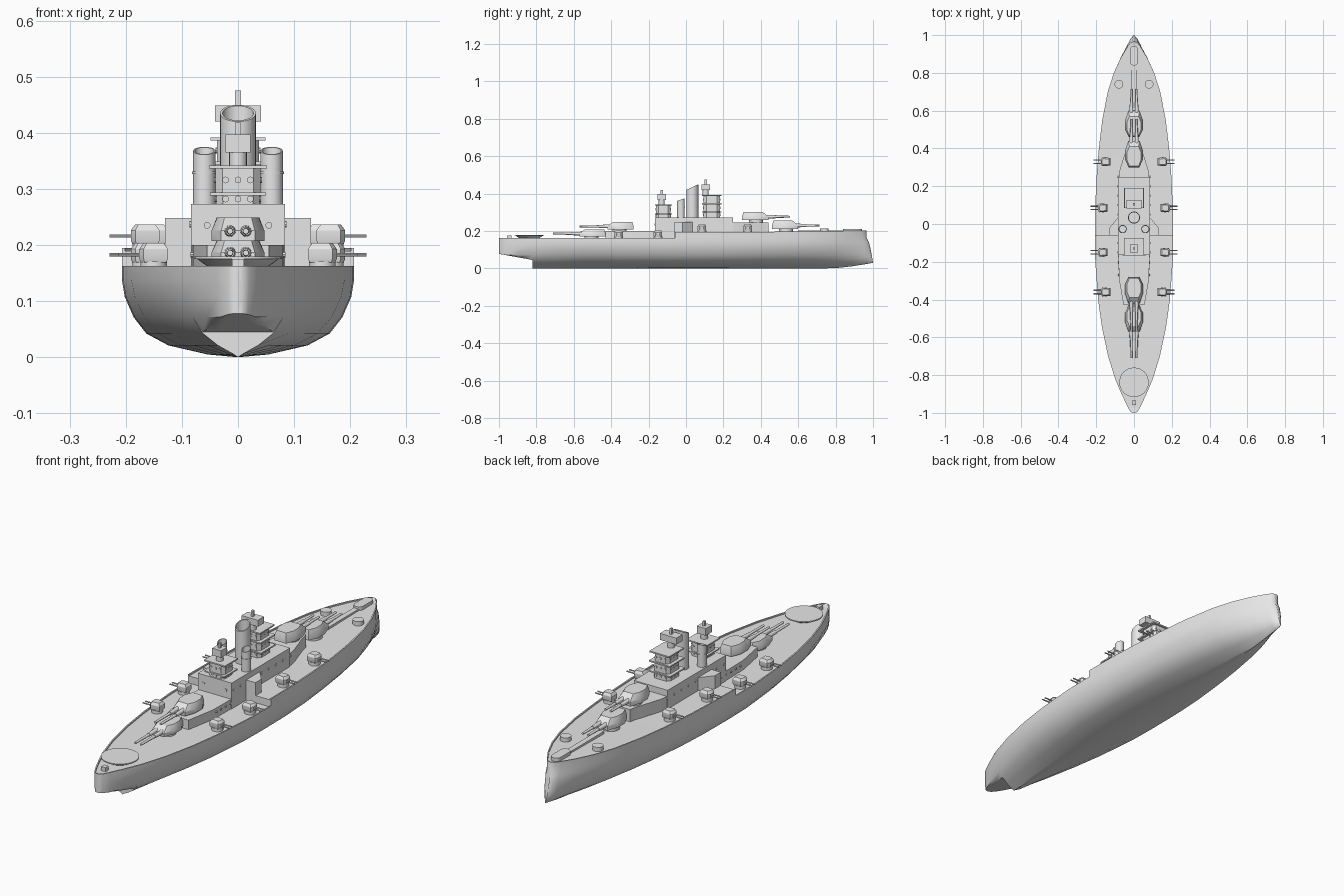
import bpy, bmesh, math
from mathutils import Matrix, Vector

if "Cube" in bpy.data.objects:
    bpy.data.objects.remove(bpy.data.objects["Cube"])

grey = bpy.data.materials.new("warship_grey")
grey.diffuse_color = (0.8, 0.8, 0.8, 1)
grey.use_nodes = True
grey.node_tree.nodes["Principled BSDF"].inputs["Base Color"].default_value = grey.diffuse_color


def finish(name, bm, angle=30):
    bmesh.ops.remove_doubles(bm, verts=bm.verts, dist=1e-5)
    bmesh.ops.recalc_face_normals(bm, faces=bm.faces)
    me = bpy.data.meshes.new(name)
    bm.to_mesh(me)
    bm.free()
    ob = bpy.data.objects.new(name, me)
    bpy.context.collection.objects.link(ob)
    me.materials.append(grey)
    bpy.ops.object.select_all(action='DESELECT')
    bpy.context.view_layer.objects.active = ob
    ob.select_set(True)
    bpy.ops.object.shade_smooth_by_angle(angle=math.radians(angle))
    return ob


def loft(bm, rings):
    # closed rings joined side by side, both ends capped
    vs = [[bm.verts.new(p) for p in r] for r in rings]
    n = len(vs[0])
    for a, b in zip(vs, vs[1:]):
        for i in range(n):
            j = (i + 1) % n
            bm.faces.new((a[i], a[j], b[j], b[i]))
    bm.faces.new(vs[0])
    bm.faces.new(vs[-1])


def prism(name, plan, z0, z1):
    bm = bmesh.new()
    loft(bm, [[(x, y, z) for x, y in plan] for z in (z0, z1)])
    return finish(name, bm)


def box(name, x, y0, y1, z0, z1):
    return prism(name, [(-x, y0), (x, y0), (x, y1), (-x, y1)], z0, z1)


def mirrored(half):
    return half + [(-x, y) for x, y in reversed(half)]


def tube(name, p, q, r1, r2=None, n=16):
    p, q = Vector(p), Vector(q)
    bm = bmesh.new()
    rot = (q - p).to_track_quat('Z', 'Y').to_matrix().to_4x4()
    bmesh.ops.create_cone(bm, cap_ends=True, segments=n, radius1=r1, radius2=r2 or r1,
                          depth=(q - p).length, matrix=Matrix.Translation((p + q) / 2) @ rot)
    return finish(name, bm, 40)


def ramp(v, a, b):
    return min(1, max(0, (v - a) / (b - a)))


# Hull: deck half width along y; repeated y marks the skeg end and the deck step
beam = [(-1, .008), (-.992, .02), (-.96, .038), (-.9, .066), (-.82, .1), (-.82, .1),
        (-.7, .137), (-.55, .169), (-.4, .19), (-.2, .205), (-.06, .207), (-.06, .207),
        (.1, .205), (.25, .198), (.4, .186), (.55, .168), (.7, .139), (.8, .107),
        (.88, .07), (.94, .034), (.958, .02), (.966, .007)]
section = [(0, 0), (.26, .03), (.6, .13), (.79, .26), (.9, .44), (.975, .66), (1, .85), (1, 1)]
bm = bmesh.new()
rings = []
for k, (y, w) in enumerate(beam):
    top = .163 if k < 11 else .195 + .008 * ramp(y, .4, .95)
    keel = .03 * ramp(y, .75, .966) ** 2
    cut = .045 + .033 * ramp(-y, .82, 1) if k < 5 else 0
    fine = 1 + ramp(abs(y), .15, .8) ** 1.5 - ramp(y, .88, .958) - .5 * ramp(-y, .82, 1)
    ram = .034 * ramp(y, .85, .966) ** 1.5
    side = [(w * f ** fine, y + ram * (1 - t) ** .6, max(keel + (.163 - keel) * t, cut))
            for f, t in section]
    drop = 0 if k in (0, len(beam) - 1) else .006
    inner = max(w - .006, w * .5)
    side += [(w, y, top), (inner, y, top), (inner, y, top - drop)]
    rings.append(side + [(-a, b, c) for a, b, c in reversed(side[1:])])
loft(bm, rings)
finish("hull", bm, 40)

# Deckhouses
prism("aft_deckhouse", mirrored([(.055, -.43), (.08, -.29), (.083, -.06)]), .155, .2)
box("main_deckhouse", .084, -.165, .25, .155, .273)
prism("midship_bulge", mirrored([(.13, -.062), (.13, -.02), (.08, .04)]), .155, .248)
prism("forward_deckhouse", mirrored([(.082, .24), (.075, .29), (.036, .41), (.03, .44)]),
      .185, .245)

# Portholes along the deckhouses
for s in (-1, 1):
    for i in range(9):
        y = -.15 + .05 * i
        tube("side_porthole", (s * .082, y, .237), (s * .0865, y, .237), .006, n=8)
    for i in range(6):
        y = -.27 + .033 * i
        tube("aft_porthole", (s * .079, y, .183), (s * .0845, y, .183), .005, n=8)
    tube("end_porthole", (s * .055, -.163, .235), (s * .055, -.168, .235), .006, n=10)


# Twin-gun main turrets
def turret(name, yc, d, base, z0, z1, reach):
    tube(name + "_barbette", (0, yc, base - .01), (0, yc, z0 + .004), .038, n=20)
    low = [(.028, -.075), (.047, -.035), (.047, .015), (.03, .065)]
    high = [(.024, -.068), (.038, -.034), (.037, .005), (.024, .035)]
    bm = bmesh.new()
    mid = z0 + (z1 - z0) * .45
    loft(bm, [[(x, yc + d * y, z) for x, y in mirrored(h)]
              for h, z in ((low, z0), (low, mid), (high, z1))])
    finish(name + "_house", bm)
    zb = z0 + (z1 - z0) * .42
    for s in (-1, 1):
        x = s * .014
        tube(name + "_sleeve", (x, yc + d * .05, zb), (x, yc + d * .11, zb), .0105, .008, 12)
        tube(name + "_barrel", (x, yc + d * .1, zb), (x, yc + d * reach, zb), .0065, .005, 12)


turret("aft_lower_turret", -.505, -1, .163, .17, .208, .205)
turret("aft_upper_turret", -.355, -1, .2, .207, .249, .215)
turret("forward_upper_turret", .375, 1, .245, .258, .302, .18)
turret("forward_lower_turret", .535, 1, .19, .211, .255, .18)

# Secondary twin mounts along both sides
for s in (-1, 1):
    for x, y, z in ((.15, .33, .19), (.165, .085, .19), (.165, -.15, .157), (.15, -.36, .157)):
        tube("side_mount_base", (s * x, y, z - .005), (s * x, y, z + .014), .024, n=14)
        low = [(-.025, -.02), (.018, -.023), (.026, -.012), (.026, .012), (.018, .023), (-.025, .02)]
        bm = bmesh.new()
        loft(bm, [[(s * (x + a * k), y + b * k, z + h) for a, b in low]
                  for h, k in ((.012, .9), (.018, 1), (.036, 1), (.047, .7))])
        finish("side_mount_house", bm)
        for o in (-.009, .009):
            tube("side_mount_barrel", (s * (x + .015), y + o, z + .026),
                 (s * (x + .064), y + o, z + .026), .003, n=8)


# Funnels: hollow tubes with a raked lip
def funnel(name, x, y, r, z0, z1, slope):
    bm = bmesh.new()
    rings = []
    for k, z, sl in ((1, z0, 0), (1, z1, slope), (.86, z1, slope), (.86, z1 - .05, 0)):
        ring = []
        for i in range(24):
            a = math.tau * i / 24
            ring.append((x + r * k * math.cos(a), y + r * k * math.sin(a),
                         z + sl * k * math.sin(a)))
        rings.append(ring)
    loft(bm, rings)
    finish(name, bm, 40)


funnel("main_funnel", 0, .034, .032, .26, .435, .015)
for s in (-1, 1):
    funnel("side_funnel", s * .06, -.027, .02, .2, .368, .007)
    tube("side_funnel_band", (s * .06, -.027, .327), (s * .06, -.027, .331), .022, n=24)


# Bridge towers: chamfered storeys, overhanging platforms, rangefinder and post
def tower(name, y0, y1, storeys, head, post):
    c = (y0 + y1) / 2
    h = (y1 - y0) / 2
    d = h * .85
    for z0, z1, w in storeys:
        plan = mirrored([(w * .7, c - d), (w, c - d * .65), (w, c + d * .65), (w * .7, c + d)])
        prism(name + "_storey", plan, z0, z1)
        box(name + "_platform", w + .012, c - h, c + h, z1 - .002, z1 + .004)
        zp = (z0 + z1) / 2 + .002
        for i in (-1, 0, 1):
            for s in (-1, 1):
                x, y = i * .022, c + i * .4 * h
                tube(name + "_port", (x, c + s * (d - .002), zp),
                     (x, c + s * (d + .003), zp), .006, n=10)
                tube(name + "_side_port", (s * (w - .002), y, zp),
                     (s * (w + .003), y, zp), .005, n=8)
    w, a, b, z0, z1 = head
    m = (a + b) / 2
    tube(name + "_neck", (0, m, storeys[-1][1]), (0, m, z0 + .005), .016)
    box(name + "_rangefinder", w, a, b, z0, z1)
    box(name + "_post", .005, m - .006, m + .006, z1 - .002, post)


tower("fore_tower", .085, .19,
      [(.27, .3, .042), (.3, .345, .04), (.345, .388, .037)], (.041, .083, .127, .42, .449), .475)
tower("aft_tower", -.167, -.075,
      [(.27, .29, .038), (.29, .338, .04)], (.022, -.152, -.108, .365, .397), .418)

# Stern dish and small box
tube("stern_dish", (0, -.838, .155), (0, -.838, .176), .045, .074, 32)
tube("stern_dish_rim", (0, -.838, .175), (0, -.838, .18), .078, n=32)
box("stern_locker", .011, -.957, -.934, .155, .175)

# Foredeck fittings
for s in (-1, 1):
    tube("foredeck_drum", (s * .08, .74, .185), (s * .08, .74, .213), .023, n=16)
angles = [math.tau * (i + .5) / 16 for i in range(16)]
prism("bow_hatch", [(.022 * math.cos(a), .89 + math.copysign(.03, math.sin(a)) + .022 * math.sin(a))
                    for a in angles], .19, .212)
box("chain_run", .012, .6, .85, .185, .203)
